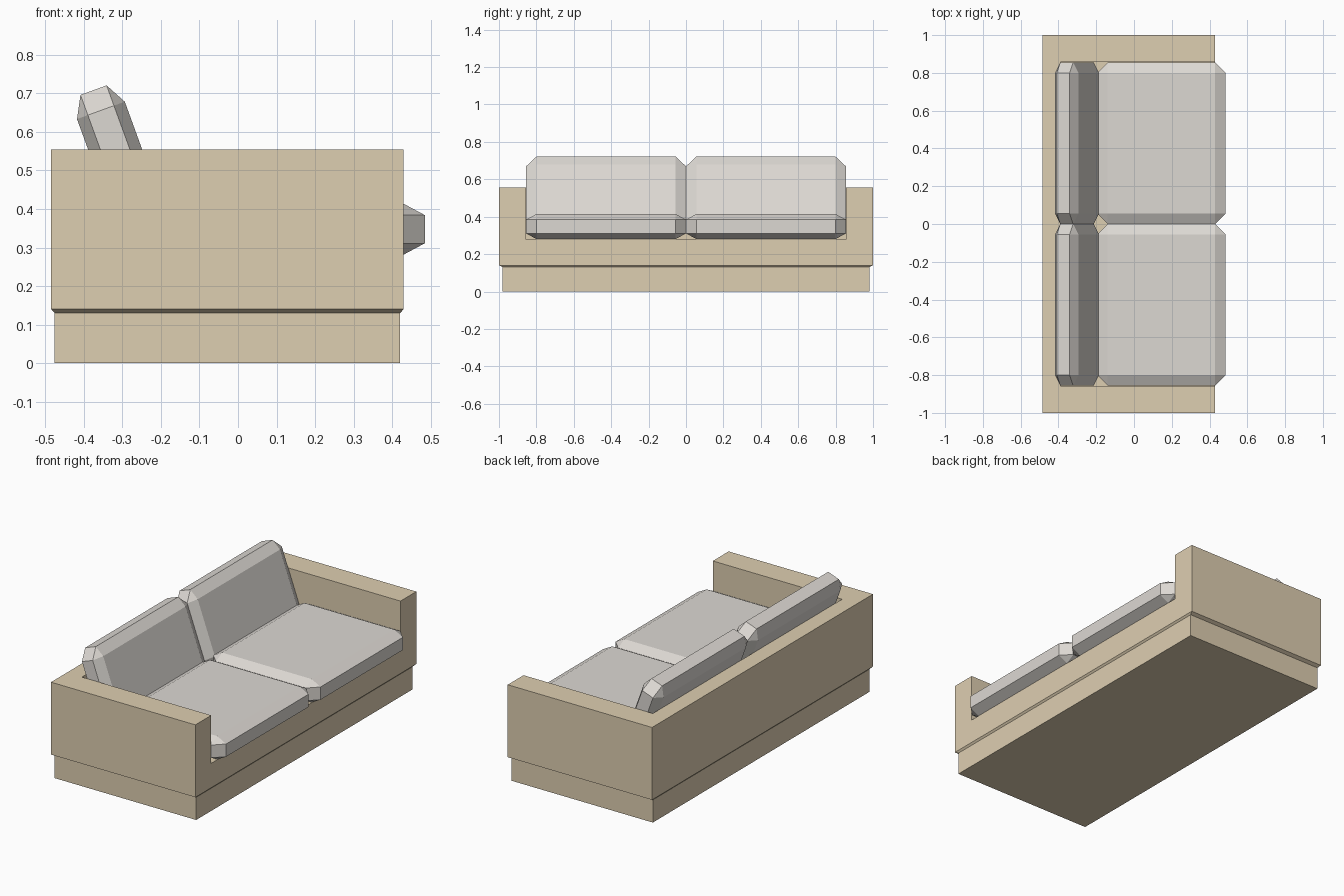
import bpy, bmesh, math
from mathutils import Matrix, Vector

if "Cube" in bpy.data.objects:
    bpy.data.objects.remove(bpy.data.objects["Cube"])


def material(name, rgb):
    m = bpy.data.materials.new(name)
    m.diffuse_color = (*rgb, 1)
    m.use_nodes = True
    m.node_tree.nodes["Principled BSDF"].inputs["Base Color"].default_value = m.diffuse_color
    return m


def add_object(name, bm, mat):
    bmesh.ops.recalc_face_normals(bm, faces=bm.faces)
    me = bpy.data.meshes.new(name)
    bm.to_mesh(me)
    bm.free()
    ob = bpy.data.objects.new(name, me)
    bpy.context.collection.objects.link(ob)
    if mat:
        me.materials.append(mat)
    return ob


def stacked_block(name, levels, mat):
    """Rectangular rings (x0, x1, half_y, z) joined from bottom to top."""
    bm = bmesh.new()
    rings = [[bm.verts.new(p) for p in ((x0, -y, z), (x1, -y, z), (x1, y, z), (x0, y, z))]
             for x0, x1, y, z in levels]
    bm.faces.new(rings[0])
    bm.faces.new(rings[-1])
    for a, b in zip(rings, rings[1:]):
        for i in range(4):
            j = (i + 1) % 4
            bm.faces.new((a[i], a[j], b[j], b[i]))
    return add_object(name, bm, mat)


def cushion(name, size, center, tilt, mat, edge=0.056, edge_z=0.03):
    """Box with chamfered edges, flatter chamfer through the thickness."""
    k = edge_z / edge
    bm = bmesh.new()
    bmesh.ops.create_cube(bm, size=1)
    bmesh.ops.scale(bm, vec=(size[0], size[1], size[2] / k), verts=bm.verts)
    bmesh.ops.bevel(bm, geom=bm.edges[:], offset=edge, segments=1, affect='EDGES')
    bmesh.ops.scale(bm, vec=(1, 1, k), verts=bm.verts)
    ob = add_object(name, bm, mat)
    ob.matrix_world = Matrix.Translation(Vector(center)) @ Matrix.Rotation(tilt, 4, 'Y')
    return ob


wood = material("wood", (0.73, 0.62, 0.44))
fabric = material("fabric", (0.72, 0.69, 0.65))

# Frame: recessed plinth, small flare, and body hollowed into arms and back
frame = stacked_block("sofa_frame", [
    (-0.476, 0.421, 0.98, 0.0), (-0.476, 0.421, 0.98, 0.13),
    (-0.485, 0.43, 1.0, 0.14), (-0.485, 0.43, 1.0, 0.555)], wood)
cutter = stacked_block("seat_cutter", [
    (-0.39, 0.7, 0.857, 0.28), (-0.39, 0.7, 0.857, 0.8)], None)
cutter.hide_render = True
cut = frame.modifiers.new("seat_well", 'BOOLEAN')
cut.operation = 'DIFFERENCE'
cut.solver = 'EXACT'
cut.object = cutter
bpy.context.view_layer.objects.active = frame
bpy.ops.object.modifier_apply(modifier=cut.name)
bpy.data.objects.remove(cutter)

# Seat and leaning back cushions, one pair per side
for side, s in (("left", -1), ("right", 1)):
    y = s * 0.4275
    cushion(f"seat_cushion_{side}", (0.68, 0.857, 0.133), (0.145, y, 0.3475), 0, fabric)
    cushion(f"back_cushion_{side}", (0.43, 0.857, 0.132), (-0.3015, y, 0.5065),
            math.radians(70), fabric)
